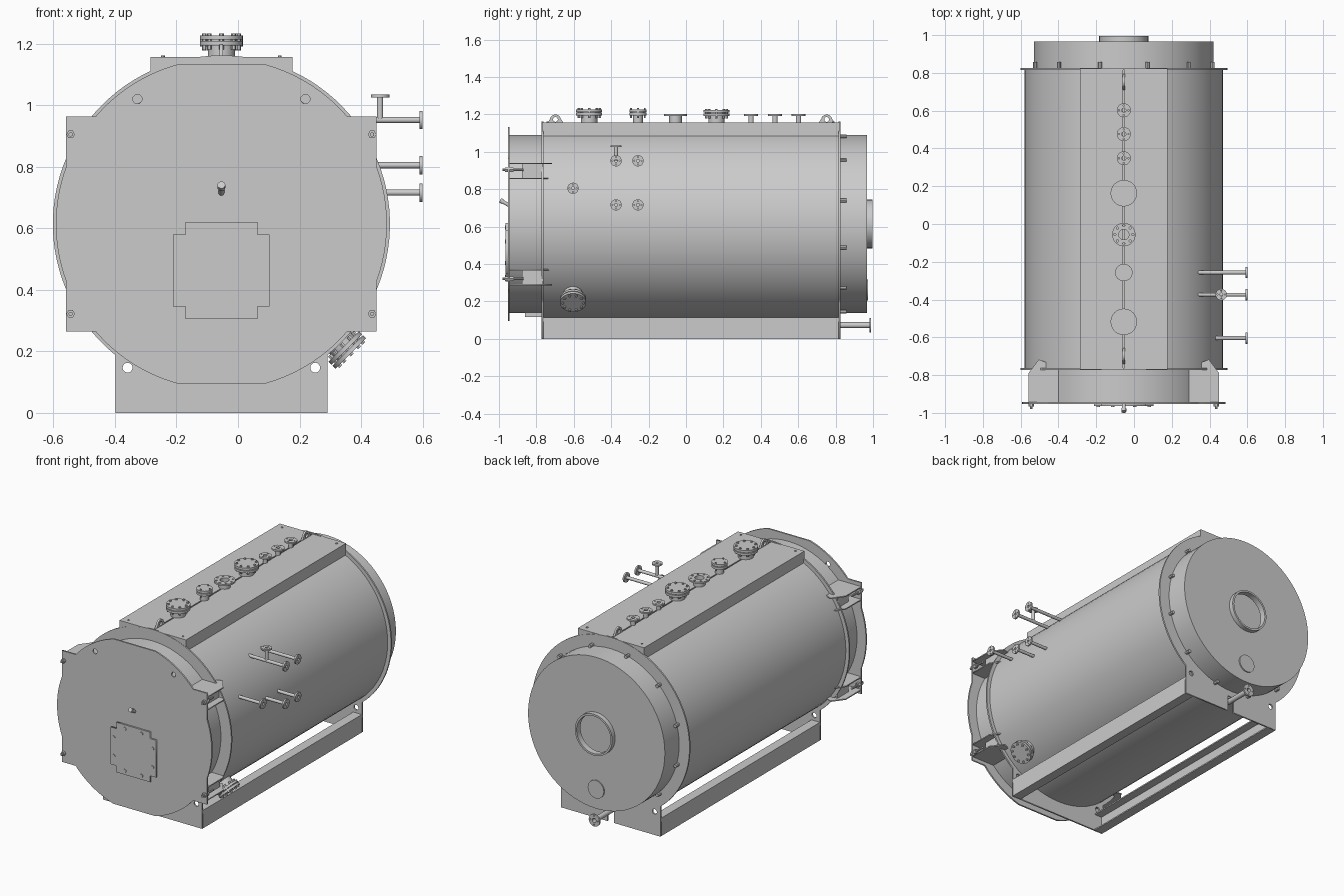
import bpy, bmesh
from math import sin, cos, pi, asin, acos, sqrt
from mathutils import Vector, Euler, Matrix

if "Cube" in bpy.data.objects:
    bpy.data.objects.remove(bpy.data.objects["Cube"])

CX, CZ = -0.054, 0.614            # boiler axis
X, Y, Z = Vector((1, 0, 0)), Vector((0, 1, 0)), Vector((0, 0, 1))
FRONT = Euler((pi / 2, 0, 0)).to_quaternion()       # local xy -> world xz
SIDE = Euler((pi / 2, 0, pi / 2)).to_quaternion()   # local xy -> world yz


def add_mesh(name, bm, loc=(0, 0, 0), quat=None, smooth=True):
    bmesh.ops.recalc_face_normals(bm, faces=bm.faces)
    me = bpy.data.meshes.new(name)
    bm.to_mesh(me)
    bm.free()
    ob = bpy.data.objects.new(name, me)
    bpy.context.collection.objects.link(ob)
    ob.matrix_world = Matrix.Translation(loc) @ (quat.to_matrix().to_4x4() if quat else Matrix())
    if smooth:
        bpy.ops.object.select_all(action='DESELECT')
        ob.select_set(True)
        bpy.context.view_layer.objects.active = ob
        bpy.ops.object.shade_smooth_by_angle(angle=0.5)
    return ob


def lathe(name, profile, loc, axis, seg=24, closed=False):
    """Revolve (radius, height) points about an axis; open profiles are capped."""
    bm = bmesh.new()
    rings = [[bm.verts.new((r * cos(2 * pi * i / seg), r * sin(2 * pi * i / seg), h))
              for i in range(seg)] for r, h in profile]
    pairs = list(zip(rings, rings[1:]))
    if closed:
        pairs.append((rings[-1], rings[0]))
    else:
        bm.faces.new(rings[0])
        bm.faces.new(rings[-1])
    for a, b in pairs:
        for i in range(seg):
            j = (i + 1) % seg
            bm.faces.new((a[i], a[j], b[j], b[i]))
    return add_mesh(name, bm, loc, Vector(axis).to_track_quat('Z', 'Y'))


def rod(name, r, p, axis, length, seg=16):
    return lathe(name, [(r, 0), (r, length)], p, axis, seg)


def box(name, x0, x1, y0, y1, z0, z1):
    bm = bmesh.new()
    bmesh.ops.create_cube(bm, size=1)
    for v in bm.verts:
        v.co = ((x0 + x1) / 2 + v.co.x * (x1 - x0), (y0 + y1) / 2 + v.co.y * (y1 - y0),
                (z0 + z1) / 2 + v.co.z * (z1 - z0))
    return add_mesh(name, bm, smooth=False)


def circle(x, y, r, n=20):
    return [(x + r * cos(2 * pi * i / n), y + r * sin(2 * pi * i / n)) for i in range(n)]


def arc(r, a, b, n):
    return [(r * cos(a + (b - a) * i / n), r * sin(a + (b - a) * i / n)) for i in range(n + 1)]


def plate(name, loops, thick, loc, quat):
    """Flat sheet from an outline and hole loops, centred on its thickness."""
    cu = bpy.data.curves.new(name, 'CURVE')
    cu.dimensions, cu.fill_mode, cu.extrude = '2D', 'BOTH', thick / 2
    for pts in loops:
        sp = cu.splines.new('POLY')
        sp.points.add(len(pts) - 1)
        for p, q in zip(sp.points, pts):
            p.co = (q[0], q[1], 0, 1)
        sp.use_cyclic_u = True
    ob = bpy.data.objects.new(name, cu)
    bpy.context.collection.objects.link(ob)
    ob.matrix_world = Matrix.Translation(loc) @ quat.to_matrix().to_4x4()
    bpy.ops.object.select_all(action='DESELECT')
    ob.select_set(True)
    bpy.context.view_layer.objects.active = ob
    bpy.ops.object.convert(target='MESH')
    return ob


def open_nozzle(name, p, axis, neck, flange, h, holes=4, start=0.0):
    """Pipe stub with a drilled flange."""
    p, q = Vector(p), Vector(axis).to_track_quat('Z', 'Y')
    b, t = neck * 0.8, 0.01
    lathe(name + "_pipe", [(b, start), (neck, start), (neck, h), (b, h)], p, axis, 20, True)
    pc = (neck + flange) / 2
    loops = [circle(0, 0, flange, 28), circle(0, 0, b, 20)]
    loops += [circle(x, y, flange * 0.1, 8) for x, y in circle(0, 0, pc, holes)]
    plate(name + "_flange", loops, t, p + q @ Vector((0, 0, h - t / 2)), q)


def blind_nozzle(name, p, axis, neck, flange, h, bolts):
    """Stub with a pair of bolted flanges, closed on the outside."""
    p, q = Vector(p), Vector(axis).to_track_quat('Z', 'Y')
    t = 0.014
    lathe(name, [(neck, -0.05), (neck, h - 2 * t - .004), (flange, h - 2 * t - .004), (flange, h - t - .004),
                 (flange * .7, h - t - .004), (flange * .7, h - t), (flange, h - t), (flange, h)], p, axis, 32)
    for x, y in circle(0, 0, flange * 0.8, bolts):
        rod(name + "_bolt", flange * 0.11, p + q @ Vector((x, y, h - 2 * t - .017)), axis, 2 * t + .024, 6)


# shell and end plates with integral feet
lathe("shell", [(.525, -.765), (.525, .818)], (CX, 0, CZ), Y, 72)
a0 = acos(.345 / .548)
for name, y, notch in (("front_end_plate", -.767, False), ("rear_end_plate", .82, True)):
    out = arc(.548, -a0, pi + a0, 80) + [(-.345, -CZ)]
    if notch:
        out += [(-.022, -CZ), (-.022, .1 - CZ), (.022, .1 - CZ), (.022, -CZ)]
    out.append((.345, -CZ))
    plate(name, [out] + [circle(s * .305, .147 - CZ, .016) for s in (-1, 1)], .01, (CX, y, CZ), FRONT)

# channel beams under the shell
for s in (-1, 1):
    xo, xi, xw = CX + s * .345, CX + s * .285, CX + s * .335
    box("beam_web", min(xo, xw), max(xo, xw), -.765, .82, 0, .113)
    for z in (0, .105):
        box("beam_flange", min(xo, xi), max(xo, xi), -.765, .82, z, z + .008)

# top cover in two halves with a centre slit
for s in (-1, 1):
    xs = sorted((CX + s * .004, CX + s * .231))
    box("cover_top", *xs, -.767, .82, 1.151, 1.157)
    xs = sorted((CX + s * .225, CX + s * .231))
    box("cover_side", *xs, -.767, .82, 1.075, 1.157)
    for y in (-.77, .817):
        xs = sorted((CX, CX + s * .231))
        box("cover_end", *xs, y, y + .006, 1.07, 1.157)
        rod("cover_screw", .006, (CX + s * .19, y + (.03 if y < 0 else -.03), 1.155), Z, .006, 8)

# lifting lugs
for y in (-.698, .752):
    lug = [(-.042, -.03), (.042, -.03), (.042, 0)] + arc(.03, .2, pi - .2, 12) + [(-.042, 0)]
    plate("lifting_lug", [[(u, v + (.012 if v > 0 else 0)) for u, v in lug], circle(0, .016, .013, 14)],
          .012, (CX, y, 1.157), SIDE)

# top nozzles
for y, neck, fl, h, n in ((-.518, .044, .07, .07, 8), (-.257, .026, .046, .07, 4), (.163, .044, .07, .066, 8)):
    blind_nozzle("top_blind_nozzle", (CX, y, 1.157), Z, neck, fl, h, n)
open_nozzle("top_main_nozzle", (CX, -.056, 1.157), Z, .034, .062, .044, 8, -.03)
for y in (.348, .476, .602):
    open_nozzle("top_small_nozzle", (CX, y, 1.157), Z, .014, .037, .044, 4, -.03)

# side gauge pipes
for y, z in ((-.374, .952), (-.257, .952), (-.374, .716), (-.257, .716), (-.604, .805)):
    x0 = CX + sqrt(.525 ** 2 - (z - CZ) ** 2) - .02
    open_nozzle("side_pipe", (x0, y, z), X, .010, .03, .6 - x0)
open_nozzle("side_pipe_tee", (.462, -.374, .952), Z, .010, .03, .083)

# bolted handhole low on the right
d = Vector((1, 0, -1)).normalized()
blind_nozzle("handhole", Vector((CX, -.604, CZ)) + d * .52, d, .05, .07, .075, 10)

# front drum and door with hinge ears
lathe("front_drum", [(.476, -.948), (.476, -.765)], (CX, 0, CZ), Y, 72)
R = .538
quarter = (arc(R, 0, acos(.505 / R), 6) + [(.505, .35)]
           + arc(R, asin(.35 / R), acos(.145 / R), 10))
half = quarter + [(-x, z) for x, z in reversed(quarter)]
door = half + [(-x, -z) for x, z in half[1:-1]]
plate("door", [door] + [circle(s * .273, 1.02 - CZ, .015) for s in (-1, 1)], .01, (CX, -.948, CZ), FRONT)

# hinge brackets and clamp bolts
for s in (-1, 1):
    for zb in (.857, .29):
        for z in (zb, zb + .08):
            pts = [(.33, -.945), (.505, -.945), (.505, -.79), (.45, -.717), (.33, -.765)]
            plate("hinge_plate", [[(s * u, v) for u, v in pts]], .007, (CX, 0, z), Euler((0, 0, 0)).to_quaternion())
        xs = sorted((CX + s * .455, CX + s * .463))
        box("hinge_web", *xs, -.877, -.765, zb, zb + .08)
        zc = .905 if zb > .5 else .322
        rod("clamp_bolt", .007, (CX + s * .49, -.98, zc), Y, .11, 10)
        rod("clamp_nut", .014, (CX + s * .49, -.967, zc), Y, .015, 6)
        rod("clamp_back_nut", .014, (CX + s * .49, -.943, zc), Y, .02, 6)

# burner plate
a, b = .157, .117
cross = [(b, a), (b, b), (a, b), (a, -b), (b, -b), (b, -a)]
cross += [(-x, -z) for x, z in cross]
plate("burner_plate", [cross], .012, (CX, -.958, .463), FRONT)
for s in (-1, 1):
    for t in (-1, 1):
        for u, v in ((.058, .132), (.135, .058)):
            rod("burner_plate_bolt", .010, (CX + s * u, -.968, .463 + t * v), Y, .01, 12)

# sight tube and small foot under the drum
rod("sight_tube", .010, (CX, -.945, .713), Vector((0, -.85, .5)), .055, 14)
rod("sight_tube_cap", .013, (CX, -.978, .732), Vector((0, -.85, .5)), .018, 14)
box("drum_foot", CX - .1, CX + .1, -.86, -.765, .118, .14)

# rear smoke box with open flue
sb = lathe("smoke_box", [(.476, 0), (.476, .147), (.118, .147), (.118, .138), (.468, .138), (.468, 0)],
           (CX, .82, CZ), Y, 72, True)
lathe("flue_collar", [(.118, 0), (.13, 0), (.13, .038), (.118, .038)], (CX, .958, CZ), Y, 40, True)
rod("cleanout_cover", .056, (CX, .96, .262), Y, .014, 28)
for i in range(12):
    t = pi / 12 + i * pi / 6
    rod("smoke_box_bolt", .010, (CX + .486 * cos(t), .815, CZ + .486 * sin(t)), Y, .042, 8)

# rear drain
open_nozzle("drain", (CX, .80, .073), Y, .016, .038, .19)
